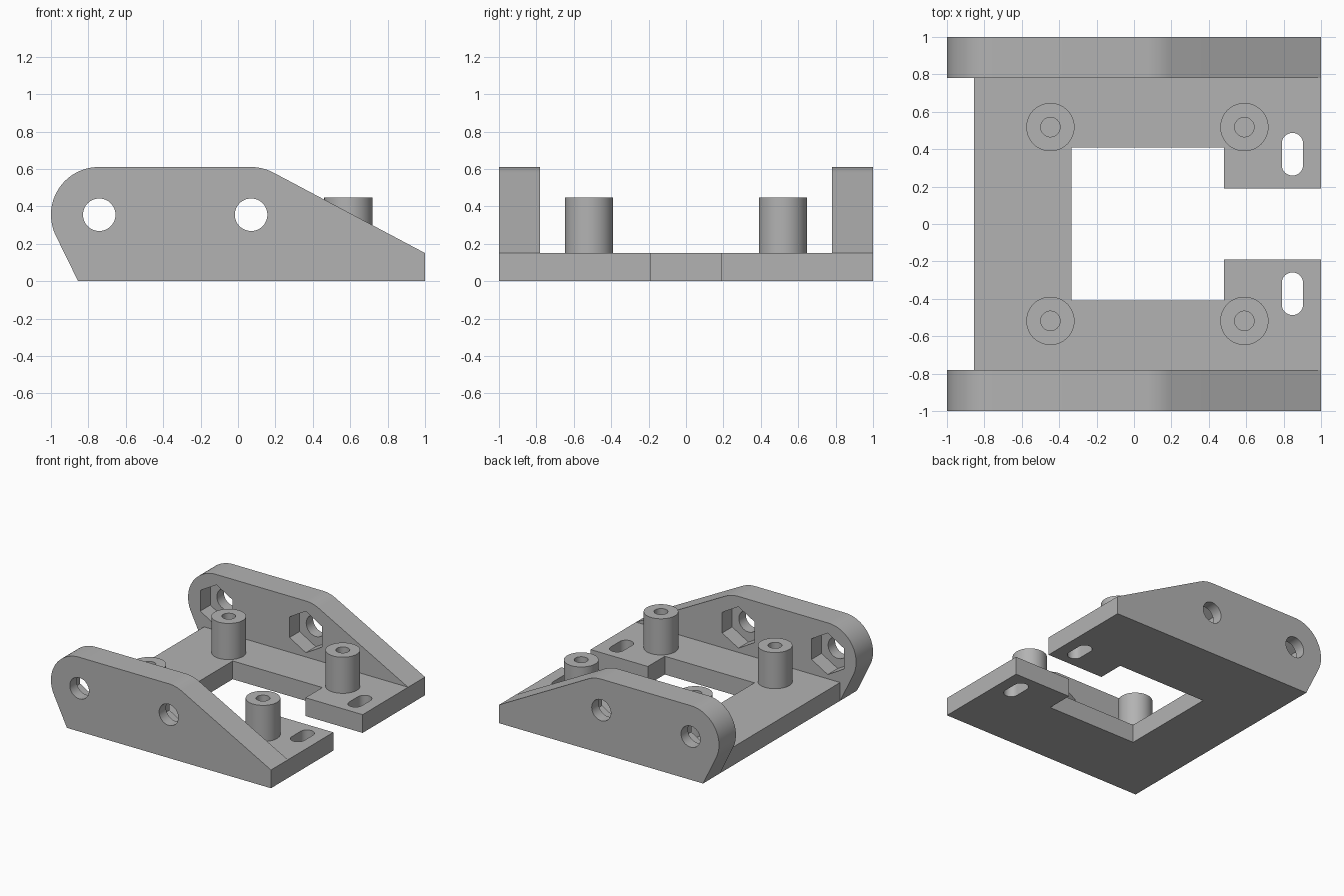
import bpy
import bmesh
from math import acos, atan2, cos, hypot, pi, sin
from mathutils import Matrix, Vector

cube = bpy.data.objects.get("Cube")
if cube:
    bpy.data.objects.remove(cube, do_unlink=True)

grey = bpy.data.materials.new("plain grey")
grey.use_nodes = True
grey.diffuse_color = (0.45, 0.45, 0.45, 1)
grey.node_tree.nodes["Principled BSDF"].inputs["Base Color"].default_value = grey.diffuse_color

THICK = 0.15            # base plate thickness
INNER, OUTER = 0.78, 1  # side plate faces
ROUND = 0.255           # side plate corner radius
HOLES = [(-0.742, 0.355), (0.07, 0.355)]


def arc(centre, radius, start, end, steps=24):
    return [(centre[0] + radius * cos(start + (end - start) * i / steps),
             centre[1] + radius * sin(start + (end - start) * i / steps))
            for i in range(steps + 1)]


def circle(centre, radius, sides=48, start=0):
    return arc(centre, radius, start, start + 2 * pi, sides)[:-1]


def make_object(name, bm):
    bmesh.ops.recalc_face_normals(bm, faces=bm.faces)
    mesh = bpy.data.meshes.new(name)
    bm.to_mesh(mesh)
    bm.free()
    mesh.materials.append(grey)
    obj = bpy.data.objects.new(name, mesh)
    bpy.context.collection.objects.link(obj)
    return obj


def prism(name, outline, low, high, along="z"):
    """Extrude an outline along z, or an (x, z) outline along y."""
    bm = bmesh.new()
    point = (lambda a, b: (a, b, low)) if along == "z" else (lambda a, b: (a, low, b))
    face = bm.faces.new([bm.verts.new(point(a, b)) for a, b in outline])
    top = bmesh.ops.extrude_face_region(bm, geom=[face])["geom"]
    shift = Vector((0, 0, high - low)) if along == "z" else Vector((0, high - low, 0))
    bmesh.ops.translate(bm, vec=shift, verts=[g for g in top if isinstance(g, bmesh.types.BMVert)])
    return make_object(name, bm)


def activate(obj):
    bpy.ops.object.select_all(action="DESELECT")
    obj.select_set(True)
    bpy.context.view_layer.objects.active = obj


def cut(obj, cutters):
    activate(obj)
    for cutter in cutters:
        mod = obj.modifiers.new("cut", "BOOLEAN")
        mod.operation, mod.solver, mod.object = "DIFFERENCE", "EXACT", cutter
        bpy.ops.object.modifier_apply(modifier=mod.name)
        bpy.data.objects.remove(cutter, do_unlink=True)


def smooth(obj):
    activate(obj)
    bpy.ops.object.shade_smooth_by_angle(angle=pi / 6)


def tangent_angle(centre, point, side):
    """Angle on the rounded corner where the line to a point touches it."""
    dx, dz = point[0] - centre[0], point[1] - centre[1]
    return atan2(dz, dx) + side * acos(ROUND / hypot(dx, dz))


# Base plate: open frame with a gap at the +x end and two long slots
half = [(1, 0.19), (0.48, 0.19), (0.48, 0.41), (-0.335, 0.41)]
outline = [(-0.855, -INNER), (1, -INNER)] + [(x, -y) for x, y in half]
outline += half[::-1] + [(1, INNER), (-0.855, INNER)]
base = prism("base_plate", outline, 0, THICK)
slots = []
for s in (-1, 1):
    y, reach, r = s * 0.373, 0.057, 0.057
    shape = arc((0.847, y + reach), r, 0, pi) + arc((0.847, y - reach), r, pi, 2 * pi)
    slots.append(prism("slot_cutter", shape, -0.1, 0.3))
cut(base, slots)
smooth(base)

# Side plates: rounded top corners, bolt holes and hexagonal nut pockets inside
heel, toe = (-0.855, 0), (1, THICK)
rear, mid = (-0.745, 0.355), (0.07, 0.355)
profile = [heel, (1, 0), toe]
profile += arc(mid, ROUND, tangent_angle(mid, toe, 1), pi / 2, 10)
profile += arc(rear, ROUND, pi / 2, 2 * pi + tangent_angle(rear, heel, -1), 32)
for name, s in (("side_plate_right", -1), ("side_plate_left", 1)):
    plate = prism(name, profile, s * INNER, s * OUTER, "y")
    cutters = []
    for hole in HOLES:
        cutters.append(prism("pocket_cutter", circle(hole, 0.17, 6, pi / 2),
                             s * (INNER - 0.1), s * (INNER + 0.13), "y"))
        cutters.append(prism("bolt_cutter", circle(hole, 0.087), s * 0.7, s * 1.1, "y"))
    cut(plate, cutters)
    smooth(plate)

# Hollow standoff posts
for x, end in ((-0.447, "rear"), (0.59, "front")):
    for y, side in ((-0.518, "right"), (0.518, "left")):
        bm = bmesh.new()
        ring = [(0.129, THICK), (0.129, 0.447), (0.052, 0.447), (0.052, THICK)]
        verts = [bm.verts.new((r, 0, z)) for r, z in ring]
        edges = [bm.edges.new((verts[i], verts[(i + 1) % 4])) for i in range(4)]
        bmesh.ops.spin(bm, geom=verts + edges, cent=(0, 0, 0), axis=(0, 0, 1),
                       angle=2 * pi, steps=48, use_merge=True)
        bmesh.ops.remove_doubles(bm, verts=bm.verts, dist=0.0001)
        bmesh.ops.transform(bm, matrix=Matrix.Translation((x, y, 0)), verts=bm.verts)
        smooth(make_object(f"post_{end}_{side}", bm))
